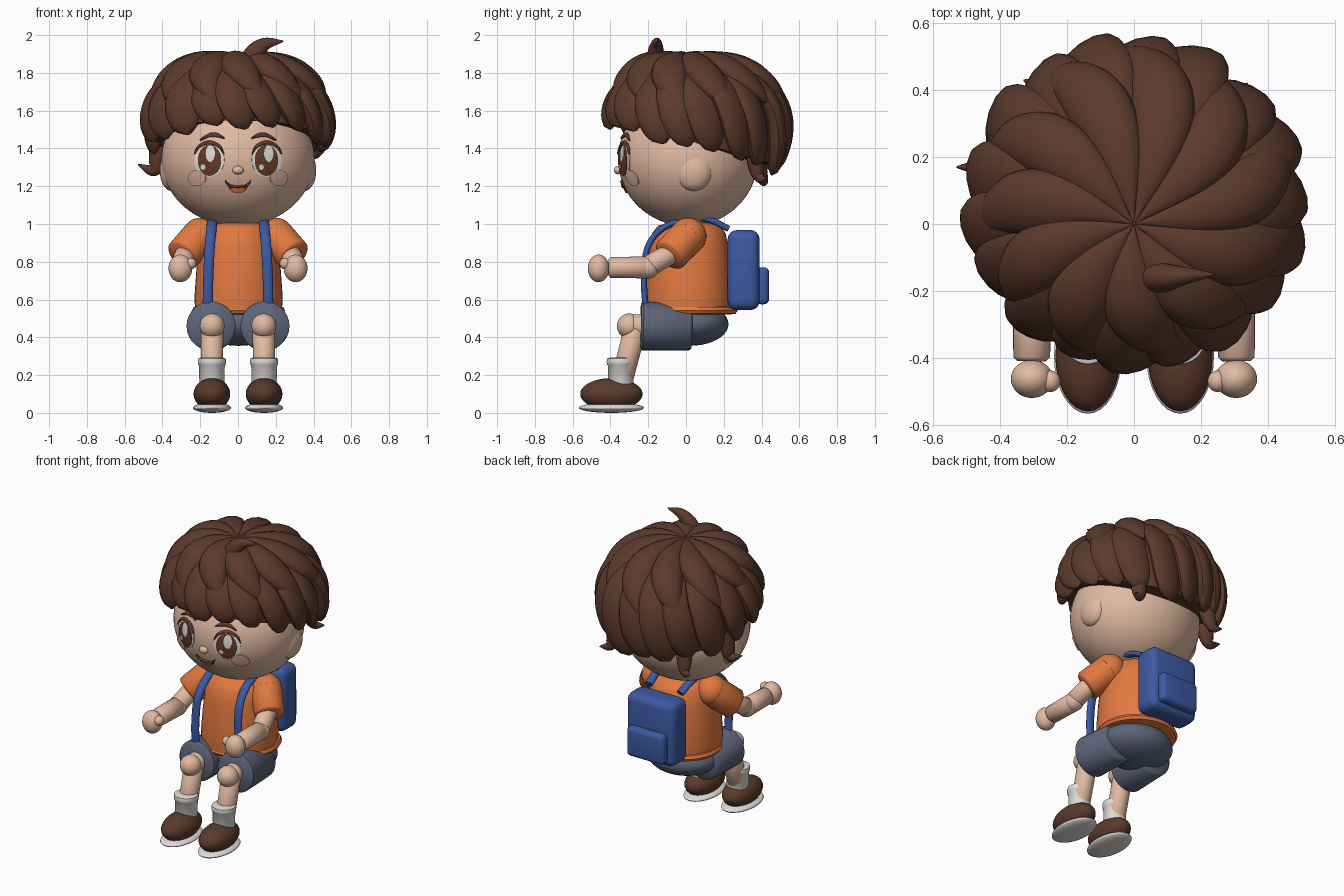
import bpy, bmesh, random
from math import sin, cos, pi, acos, sqrt
from mathutils import Vector, Matrix

random.seed(4)
cube = bpy.data.objects.get("Cube")
if cube:
    bpy.data.objects.remove(cube, do_unlink=True)


def material(name, rgb):
    m = bpy.data.materials.new(name)
    m.use_nodes = True
    m.diffuse_color = (*rgb, 1)
    bsdf = next(n for n in m.node_tree.nodes if n.type == 'BSDF_PRINCIPLED')
    bsdf.inputs["Base Color"].default_value = (*rgb, 1)
    return m


HAIR = material("dark brown", (.105, .042, .025))
SKIN = material("skin", (.75, .49, .36))
ORANGE = material("orange", (.76, .19, .05))
BLUE = material("blue", (.045, .10, .36))
GREY = material("slate grey", (.11, .13, .19))
WHITE = material("off white", (.74, .73, .69))
IRIS = material("iris brown", (.13, .04, .02))
CHEEK = material("blush", (.76, .47, .35))


def finish(name, bm, mat):
    bmesh.ops.recalc_face_normals(bm, faces=bm.faces)
    me = bpy.data.meshes.new(name)
    bm.to_mesh(me)
    bm.free()
    me.materials.append(mat)
    me.shade_smooth()
    me.set_sharp_from_angle(angle=.8)
    ob = bpy.data.objects.new(name, me)
    bpy.context.collection.objects.link(ob)


def loft(name, rings, mat, caps=True):
    """Skin a list of equal closed rings."""
    bm = bmesh.new()
    vs = [[bm.verts.new(p) for p in r] for r in rings]
    n = len(vs[0])
    for a, b in zip(vs, vs[1:]):
        for i in range(n):
            j = (i + 1) % n
            bm.faces.new((a[i], a[j], b[j], b[i]))
    if caps:
        bm.faces.new(vs[0])
        bm.faces.new(vs[-1])
    finish(name, bm, mat)


def ball(name, loc, size, mat, detail=32):
    bm = bmesh.new()
    bmesh.ops.create_uvsphere(bm, u_segments=detail, v_segments=detail * 5 // 8, radius=1,
                              matrix=Matrix.Translation(loc) @ Matrix.Diagonal((*size, 1)))
    finish(name, bm, mat)


def lathe(name, profile, loc, mat):
    loft(name, [[(loc[0] + r * cos(k * pi / 20), loc[1] + r * sin(k * pi / 20), loc[2] + z)
                 for k in range(40)] for r, z in profile], mat)


def limb(name, p, q, r1, r2, mat):
    """Tapered cylinder with softened ends."""
    p, q = Vector(p), Vector(q)
    d = q - p
    rot = d.to_track_quat('Z', 'Y')
    e = .012
    stations = [(0, r1 - e), (e, r1), (d.length - e, r2), (d.length, r2 - e)]
    loft(name, [[p + rot @ Vector((r * cos(k * pi / 14), r * sin(k * pi / 14), z))
                 for k in range(28)] for z, r in stations], mat)


def block(name, loc, size, bevel, mat):
    bm = bmesh.new()
    bmesh.ops.create_cube(bm, size=2, matrix=Matrix.Translation(loc) @ Matrix.Diagonal((*size, 1)))
    bmesh.ops.bevel(bm, geom=bm.edges[:], offset=bevel, segments=4, profile=.5, affect='EDGES')
    finish(name, bm, mat)


def sweep(name, pts, sizes, outward, mat, n=14):
    """Elliptic tube; sizes are (half width, half thickness), outward gives the thin direction."""
    rings = []
    for i, p in enumerate(pts):
        t = (pts[min(i + 1, len(pts) - 1)] - pts[max(i - 1, 0)]).normalized()
        side = t.cross(outward(p)).normalized()
        up = side.cross(t)
        w, h = sizes[i]
        rings.append([p + side * w * cos(k * 2 * pi / n) + up * h * sin(k * 2 * pi / n) for k in range(n)])
    loft(name, rings, mat)


def smooth_path(ctrl, steps=6):
    c = [Vector(p) for p in ctrl]
    c = [c[0] * 2 - c[1]] + c + [c[-1] * 2 - c[-2]]
    out = []
    for a, b, d, e in zip(c, c[1:], c[2:], c[3:]):
        for k in range(steps):
            u = k / steps
            out.append(.5 * (2 * b + (d - a) * u + (2 * a - 5 * b + 4 * d - e) * u * u
                             + (3 * b - a - 3 * d + e) * u ** 3))
    return out + [c[-2]]


# Head and face
HC, HR = Vector((0, .01, 1.343)), Vector((.405, .37, .355))
ball("head", HC, HR, SKIN, 72)
ball("nose", (0, -.36, 1.285), (.03, .022, .022), SKIN)


def face_point(x, z, lift):
    q = max(0, 1 - (x / HR.x) ** 2 - ((z - HC.z) / HR.z) ** 2)
    p = Vector((x, HC.y - HR.y * sqrt(q), z))
    d = p - HC
    return p + Vector((d.x / HR.x ** 2, d.y / HR.y ** 2, d.z / HR.z ** 2)).normalized() * lift


def patch(name, cx, cz, rx, rz, lift, mat, top=1, mid=0):
    """Thin plate following the face; top below zero gives a sagging upper edge."""
    rings = []
    for f, l in ((1, lift - .009), (1, lift), (.7, lift), (.4, lift), (.05, lift)):
        ring = []
        for k in range(32):
            s = sin(k * pi / 16)
            dz = rz * (s * top if s > 0 else s)
            ring.append(face_point(cx + rx * cos(k * pi / 16) * f, cz + mid + (dz - mid) * f, l))
        rings.append(ring)
    loft(name, rings, mat)


def face_line(name, ctrl, w, mat):
    pts = smooth_path([face_point(x, z, .006) for x, z in ctrl])
    m = len(pts) - 1
    sizes = [(w * (.25 + .75 * sin(pi * i / m)), .008) for i in range(m + 1)]
    sweep(name, pts, sizes, lambda p: p - HC, mat, 8)


patch("mouth", 0, 1.225, .058, .06, .005, IRIS, -.4, -.038)
patch("tongue", 0, 1.184, .036, .017, .008, ORANGE)
face_line("smile_line", [(-.066, 1.232), (-.05, 1.21), (0, 1.2), (.05, 1.21), (.066, 1.232)], .006, IRIS)
for s, side in ((1, "left_"), (-1, "right_")):
    x = s * .15
    patch(side + "eye_white", x, 1.34, .078, .089, .006, WHITE)
    patch(side + "iris", x - s * .002, 1.337, .06, .08, .01, IRIS)
    patch(side + "eye_highlight", x + .008, 1.372, .024, .043, .013, WHITE)
    patch(side + "eye_glint", x - .03, 1.303, .013, .014, .013, WHITE)
    face_line(side + "lash", [(x - .076, 1.37), (x - .052, 1.41), (x, 1.43), (x + .052, 1.41), (x + .076, 1.37)], .011, IRIS)
    face_line(side + "eyebrow", [(s * .072, 1.452), (s * .11, 1.468), (s * .15, 1.468), (s * .197, 1.442)], .013, HAIR)
    patch(side + "cheek", s * .215, 1.245, .047, .042, .007, CHEEK)
    ball(side + "ear", (s * .352, .04, 1.283), (.062, .1, .108), SKIN)


# Hair: a closed cap with two layers of shingled locks swirling from the crown
DOME_Z, DOME_H = 1.52, .36


def dome(a, phi, k=1):
    r = sin(phi) if phi < pi / 2 else .7 + .3 * sin(phi)
    return Vector((.465 * r * cos(a) * k, .055 * r + .455 * r * sin(a) * k, DOME_Z + DOME_H * cos(phi) * k))


def hem_phi(a, drop=0):
    return acos(max(-1, min(1, (1.395 - .12 * sin(a) - drop - DOME_Z) / DOME_H)))


rings = []
for i in range(17):
    ring = []
    for k in range(48):
        a = k * pi / 24
        p = dome(a, .002 + min(i, 15) / 15 * (hem_phi(a, -.035) - .002), .98)
        if i == 16:
            p.x, p.y = p.x * .8, .01 + (p.y - .01) * .8
        ring.append(p)
    rings.append(ring)
loft("hair_cap", rings, HAIR, caps=False)


def lock(name, a0, twist, phi_end, k, width, thick, pointed, roll):
    m, pts, sizes = 22, [], []
    for i in range(m + 1):
        s = i / m
        phi = .01 + s * (phi_end - .01)
        pts.append(dome(a0 + twist * s * s, phi, k))
        if pointed:
            w = max(.03, sin(pi * s ** 1.1))
        else:
            end = sqrt(max(.012, 1 - max(0, (s - .72) / .28) ** 2))
            w = max(.06, min(1, 1.1 * sin(min(phi, pi / 2)))) * end
        sizes.append((width * w, thick * max(w, .1)))
    sweep(name, pts, sizes,
          lambda p: p - Vector((0, .04, 1.45)) + roll * Vector((-p.y, p.x, 0)), HAIR)


COUNT = 18
for i in range(COUNT):
    a = i * 2 * pi / COUNT + random.uniform(-.05, .05)
    lock(f"lower_lock_{i + 1}", a, .26, hem_phi(a + .24, random.uniform(-.015, .025)),
         .975 + .025 * (i % 2), .107, .052, False, .4)
for i in range(11):
    a = i * 2 * pi / 11 + .05
    lock(f"upper_lock_{i + 1}", a, .45, random.uniform(1.15, 1.45), 1.05, .098, .062, True, .3)


def tuft(name, ctrl, width):
    pts = smooth_path(ctrl)
    m = len(pts) - 1
    taper = [width * (1 - (i / m) ** 2) + .003 for i in range(m + 1)]
    sweep(name, pts, [(w, .85 * w) for w in taper], lambda p: Vector((0, -1, .05)), HAIR)


tuft("crown_tuft", [(.05, -.155, 1.82), (.085, -.16, 1.9), (.145, -.155, 1.953), (.24, -.15, 1.968)], .056)
tuft("right_flick", [(-.41, .17, 1.45), (-.42, .17, 1.35), (-.45, .17, 1.285), (-.53, .17, 1.315)], .055)
tuft("back_left_flick", [(.27, .36, 1.38), (.27, .37, 1.3), (.29, .39, 1.245), (.34, .42, 1.24)], .05)
tuft("back_right_flick", [(-.25, .37, 1.38), (-.26, .39, 1.29), (-.28, .41, 1.23), (-.33, .43, 1.23)], .05)

# Shirt, hem and shorts seat
lathe("shirt", [(.2, .53), (.23, .55), (.234, .61), (.224, .75), (.211, .87), (.195, .95), (.165, .99), (.1, 1.01)],
      (.003, .015, 0), ORANGE)
lathe("shirt_hem", [(.215, .522), (.236, .525), (.246, .542), (.237, .56), (.215, .563)], (.003, .027, 0), ORANGE)
ball("shorts_seat", (.003, .02, .47), (.235, .205, .115), GREY)

# Backpack
block("backpack", (0, .305, .756), (.178, .085, .212), .05, BLUE)
block("backpack_pocket", (0, .405, .673), (.137, .035, .098), .028, BLUE)

# Paired parts
for s, side in ((1, "left_"), (-1, "right_")):
    strap = smooth_path([(s * .16, -.215, .57), (s * .158, -.222, .7), (s * .15, -.205, .87), (s * .14, -.12, .98),
                         (s * .135, .03, 1.03), (s * .125, .13, 1.02), (s * .115, .225, .975)])
    sweep(side + "strap", strap, [(.027, .017)] * len(strap), lambda p: p - Vector((p.x, .02, .75)), BLUE)

    # Arm
    ball(side + "shoulder", (s * .2, .012, .937), (.096, .096, .096), ORANGE)
    limb(side + "sleeve", (s * .2, .012, .937), (s * .297, -.092, .83), .096, .093, ORANGE)
    limb(side + "upper_arm", (s * .275, -.07, .85), (s * .303, -.2, .775), .056, .056, SKIN)
    ball(side + "elbow", (s * .303, -.2, .77), (.059, .059, .059), SKIN)
    limb(side + "forearm", (s * .303, -.2, .77), (s * .306, -.41, .77), .058, .055, SKIN)
    ball(side + "hand", (s * .305, -.463, .765), (.063, .057, .073), SKIN)
    ball(side + "thumb", (s * .25, -.47, .79), (.03, .032, .03), SKIN)

    # Leg
    limb(side + "shorts_leg", (s * .135, .03, .455), (s * .143, -.24, .46), .125, .13, GREY)
    ball(side + "knee", (s * .137, -.3, .46), (.066, .066, .066), SKIN)
    limb(side + "thigh", (s * .137, -.2, .46), (s * .137, -.29, .46), .062, .062, SKIN)
    limb(side + "shin", (s * .137, -.265, .46), (s * .138, -.345, .15), .06, .058, SKIN)
    lathe(side + "sock", [(.066, .1), (.068, .25), (.073, .255), (.075, .27), (.073, .287), (.06, .292)],
          (s * .138, -.345, 0), WHITE)
    ball(side + "shoe", (s * .138, -.395, .1), (.097, .165, .084), HAIR)
    ball(side + "sole", (s * .138, -.395, .027), (.101, .172, .027), WHITE)
